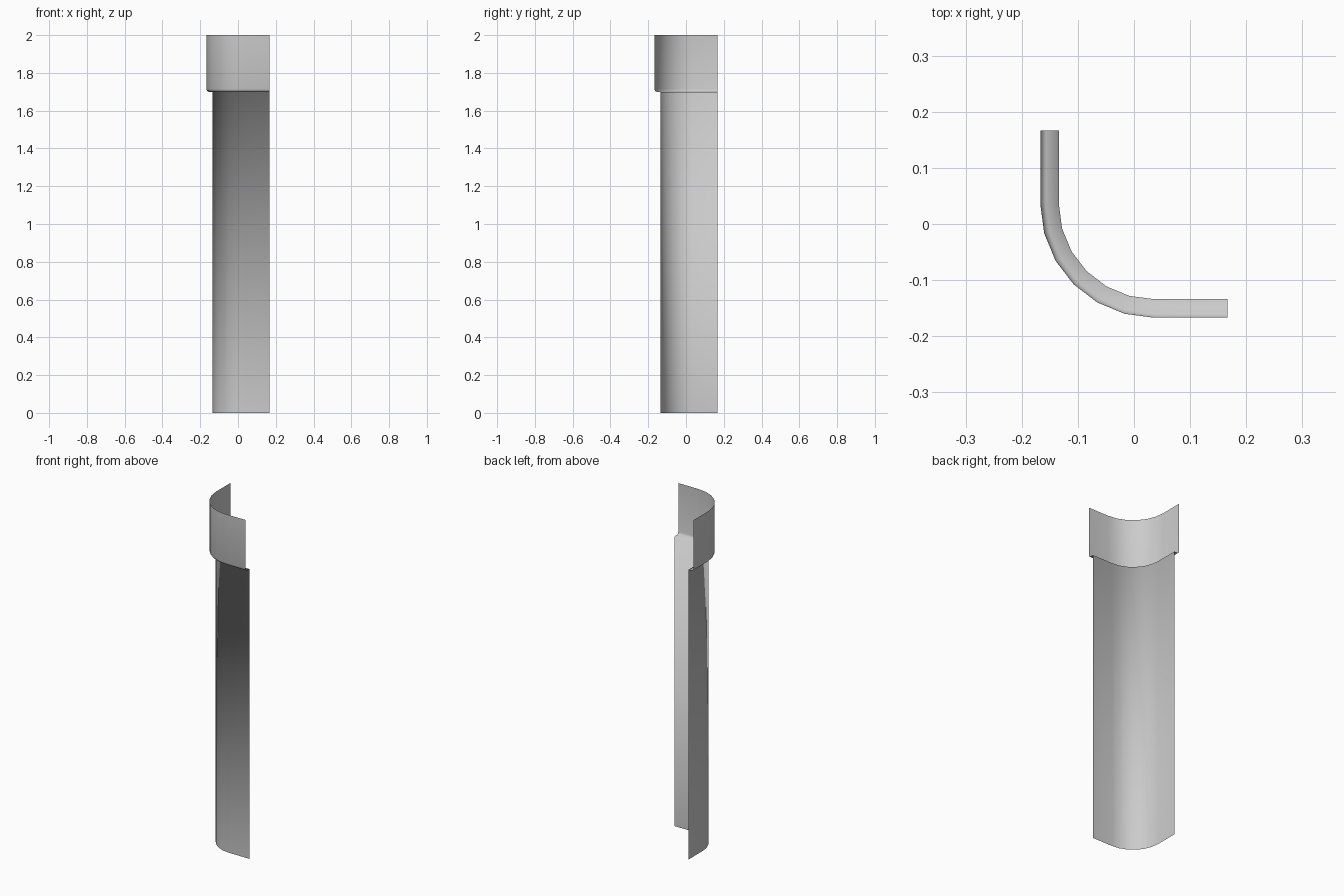
import bpy, bmesh
from math import pi, cos, sin

cube = bpy.data.objects.get("Cube")
if cube:
    bpy.data.objects.remove(cube, do_unlink=True)

HALF = 0.167      # half width of the footprint
CENTRE = 0.036    # centre of the rounded corner
STEPS = 6         # segments around the corner

grey = bpy.data.materials.new("light_grey")
grey.use_nodes = True
colour = (0.6, 0.6, 0.6, 1)
grey.diffuse_color = colour
grey.node_tree.nodes["Principled BSDF"].inputs["Base Color"].default_value = colour


def corner_section(radius):
    """Quarter-round corner with a straight wing at each end."""
    points = [(CENTRE - radius, HALF)]
    for i in range(STEPS + 1):
        a = pi + i * pi / 2 / STEPS
        points.append((CENTRE + radius * cos(a), CENTRE + radius * sin(a)))
    points.append((HALF, CENTRE - radius))
    return points


# Corner radius and height: shaft, flat ledge, rounded lip, collar
rings = [(0.17, 0), (0.17, 1.70), (0.193, 1.70), (0.2, 1.705),
         (0.203, 1.715), (0.203, 2)]

bm = bmesh.new()
rows = [[bm.verts.new((x, y, z)) for x, y in corner_section(r)] for r, z in rings]
for low, high in zip(rows, rows[1:]):
    for i in range(len(low) - 1):
        face = bm.faces.new((low[i], low[i + 1], high[i + 1], high[i]))
        face.smooth = True

mesh = bpy.data.meshes.new("corner_panel")
bm.to_mesh(mesh)
bm.free()
mesh.materials.append(grey)
panel = bpy.data.objects.new("corner_panel", mesh)
bpy.context.collection.objects.link(panel)
